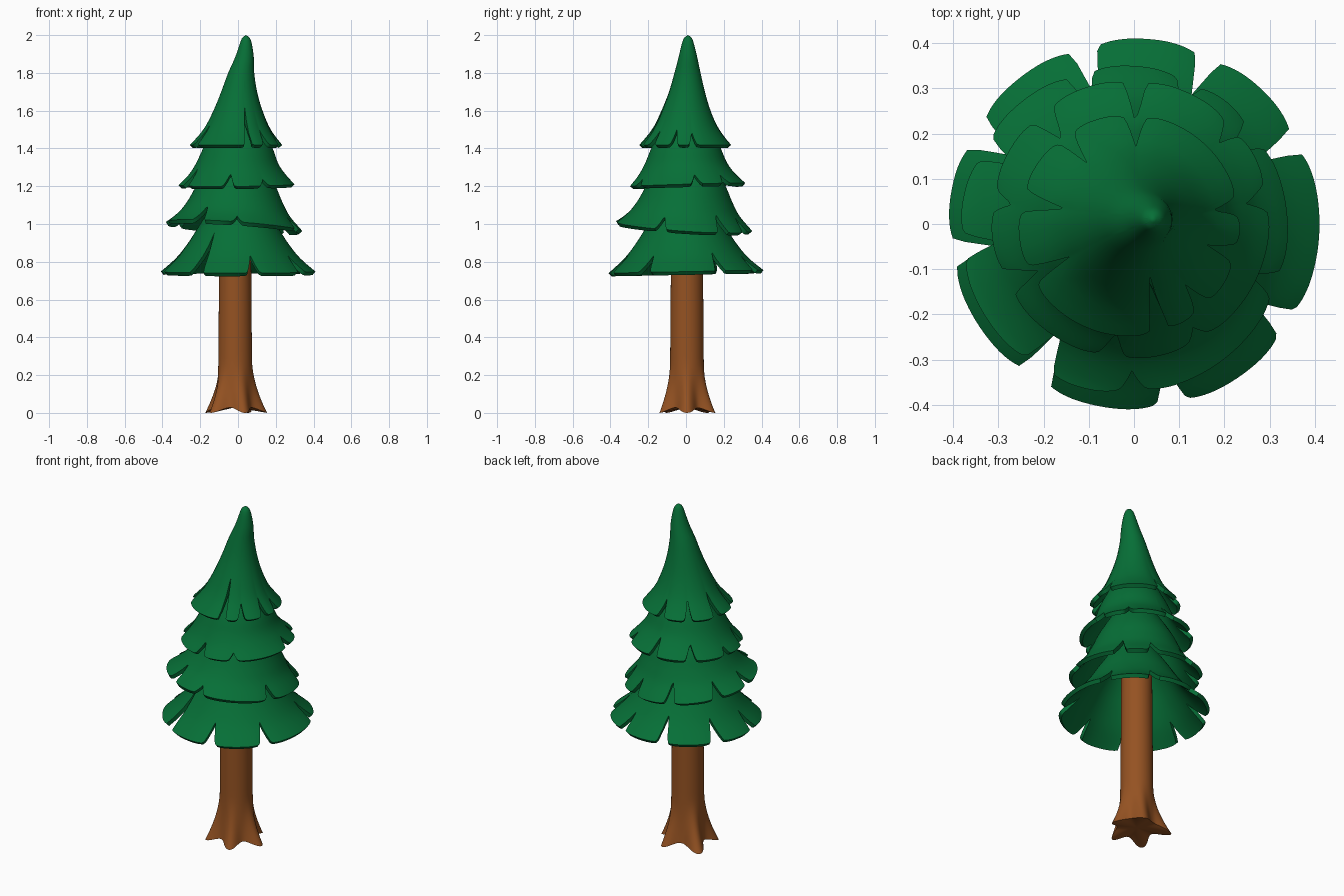
import bpy, bmesh, math

if "Cube" in bpy.data.objects:
    bpy.data.objects.remove(bpy.data.objects["Cube"])

def material(name, col):
    m = bpy.data.materials.new(name)
    m.diffuse_color = (*col, 1)
    m.use_nodes = True
    m.node_tree.nodes["Principled BSDF"].inputs["Base Color"].default_value = m.diffuse_color
    return m

GREEN = material("needle green", (0.002, 0.16, 0.038))
BROWN = material("bark brown", (0.30, 0.085, 0.016))

def catmull(pts, t):
    """Smooth interpolation through a list of tuples, t in 0..1."""
    n = len(pts) - 1
    i = min(int(t * n), n - 1)
    u = t * n - i
    a, b, c, d = (pts[max(0, min(n, i + k))] for k in (-1, 0, 1, 2))
    return [0.5 * (2 * q + (r - p) * u + (2 * p - 5 * q + 4 * r - s) * u * u
                   + (3 * q - p - 3 * r + s) * u ** 3) for p, q, r, s in zip(a, b, c, d)]

def ang(a, b):
    return abs((a - b + 180) % 360 - 180)

def tube(name, rows, cols, point, mat, cap=False, thick=0):
    """Closed ring grid running downwards; point(s, degrees) gives each position."""
    bm = bmesh.new()
    g = [[bm.verts.new(point(i / rows, 360 * j / cols)) for j in range(cols)]
         for i in range(rows + 1)]
    for i in range(rows):
        for j in range(cols):
            k = (j + 1) % cols
            bm.faces.new((g[i][j], g[i + 1][j], g[i + 1][k], g[i][k]))
    if cap:
        bm.faces.new(g[0])
        c = bm.verts.new((-0.015, 0.005, 0.03))
        for j in range(cols):
            bm.faces.new((g[-1][(j + 1) % cols], g[-1][j], c))
    bmesh.ops.remove_doubles(bm, verts=bm.verts, dist=1e-5)
    me = bpy.data.meshes.new(name)
    bm.to_mesh(me)
    bm.free()
    ob = bpy.data.objects.new(name, me)
    bpy.context.collection.objects.link(ob)
    me.materials.append(mat)
    if thick:
        mod = ob.modifiers.new("thickness", 'SOLIDIFY')
        mod.thickness = thick
        mod.offset = -1
        dg = bpy.context.evaluated_depsgraph_get()
        ob.data = bpy.data.meshes.new_from_object(ob.evaluated_get(dg))
        ob.modifiers.clear()
    bpy.ops.object.select_all(action='DESELECT')
    ob.select_set(True)
    bpy.context.view_layer.objects.active = ob
    bpy.ops.object.shade_smooth_by_angle(angle=math.radians(40))
    return ob

def tier(name, profile, notches, tilt=(0, 0), thick=0.023):
    """Skirt of foliage: profile rows are (z, radius, cx, cy), notches (angle, half width, depth)."""
    def point(s, a):
        # V cut plus softly rounded lobe corners
        cut = max(d * max(0, 1 - ang(a, n) / w) + 0.05 * max(0, 1 - ang(a, n) / (2 * w)) ** 2
                  for n, w, d in notches)
        s *= 1 - cut
        curl = max(max(0, 1 - ang(a, n) / 16) ** 2 for n, w, d in notches)
        z, r, cx, cy = catmull(profile, s)
        r = max(r, 0) * (1 - 0.03 * curl * s ** 6)
        x = cx + r * math.cos(math.radians(a))
        y = cy + r * math.sin(math.radians(a))
        return x, y, z + s * s * (tilt[0] * x + tilt[1] * y)
    return tube(name, 20, 240, point, GREEN, thick=thick)

# Foliage tiers, from the leaning tip downwards
tier("foliage_tip",
     [(2.0, 0, .042, .01), (1.985, .02, .042, .01), (1.95, .033, .041, .01), (1.88, .05, .034, .01),
      (1.8, .069, .017, .008), (1.7, .095, .006, .005), (1.6, .13, 0, 0),
      (1.5, .178, -.005, -.002), (1.418, .245, -.01, -.003)],
     [(87, 6, .08), (126, 5, .09), (167, 6, .13), (207, 5, .12), (286, 5, .25),
      (312, 5, .07), (345, 5, .08), (10, 5, .06)])
tier("foliage_upper",
     [(1.58, .09, 0, 0), (1.42, .175, 0, 0), (1.32, .218, -.005, 0), (1.26, .258, -.005, .005),
      (1.208, .308, -.008, .01)],
     [(9, 6, .2), (42, 5, .18), (88, 5, .4), (130, 6, .3), (172, 5, .15),
      (207, 6, .35), (262, 6, .25), (300, 5, .12)], (0.01, 0.03))
tier("foliage_middle",
     [(1.38, .1, -.005, 0), (1.22, .2, -.01, 0), (1.12, .25, -.015, -.005),
      (1.05, .295, -.02, -.01), (.985, .362, -.022, -.012)],
     [(36, 6, .25), (66, 5, .2), (106, 5, .3), (150, 5, .25), (186, 5, .25),
      (238, 6, .35), (273, 5, .12), (340, 5, .2)], (-0.07, -0.07))
tier("foliage_lower",
     [(1.15, .1, 0, 0), (1.0, .2, 0, 0), (.9, .264, 0, 0), (.82, .328, 0, 0), (.748, .41, 0, 0)],
     [(27, 4.5, .3), (66, 4.5, .25), (106, 4.5, .4), (150, 6, .3), (189, 4.5, .25),
      (237, 5.5, .6), (282, 5, .25), (327, 5, .25)], (0, 0.02))

# Trunk flaring into five roots
ROOTS = [(0, .066), (65, .06), (145, .085), (220, .065), (290, .05)]

def trunk_point(s, a):
    z = 1.1 * (1 - s) ** 1.6
    flare = max(0, 1 - z / 0.28) ** 1.8
    lobe = [math.exp(-(ang(a, n) / 19) ** 2) for n, l in ROOTS]
    reach = sum(f * l for f, (n, l) in zip(lobe, ROOTS))
    r = 0.084 + 0.008 * min(1, max(0, 0.9 - z)) + flare * (0.012 + reach)
    # the hem arches up between roots
    z += 0.03 * max(0, 1 - sum(lobe)) * max(0, 1 - z / 0.2)
    return (-0.015 + r * math.cos(math.radians(a)), 0.005 + r * math.sin(math.radians(a)), z)

tube("trunk", 30, 90, trunk_point, BROWN, cap=True)
